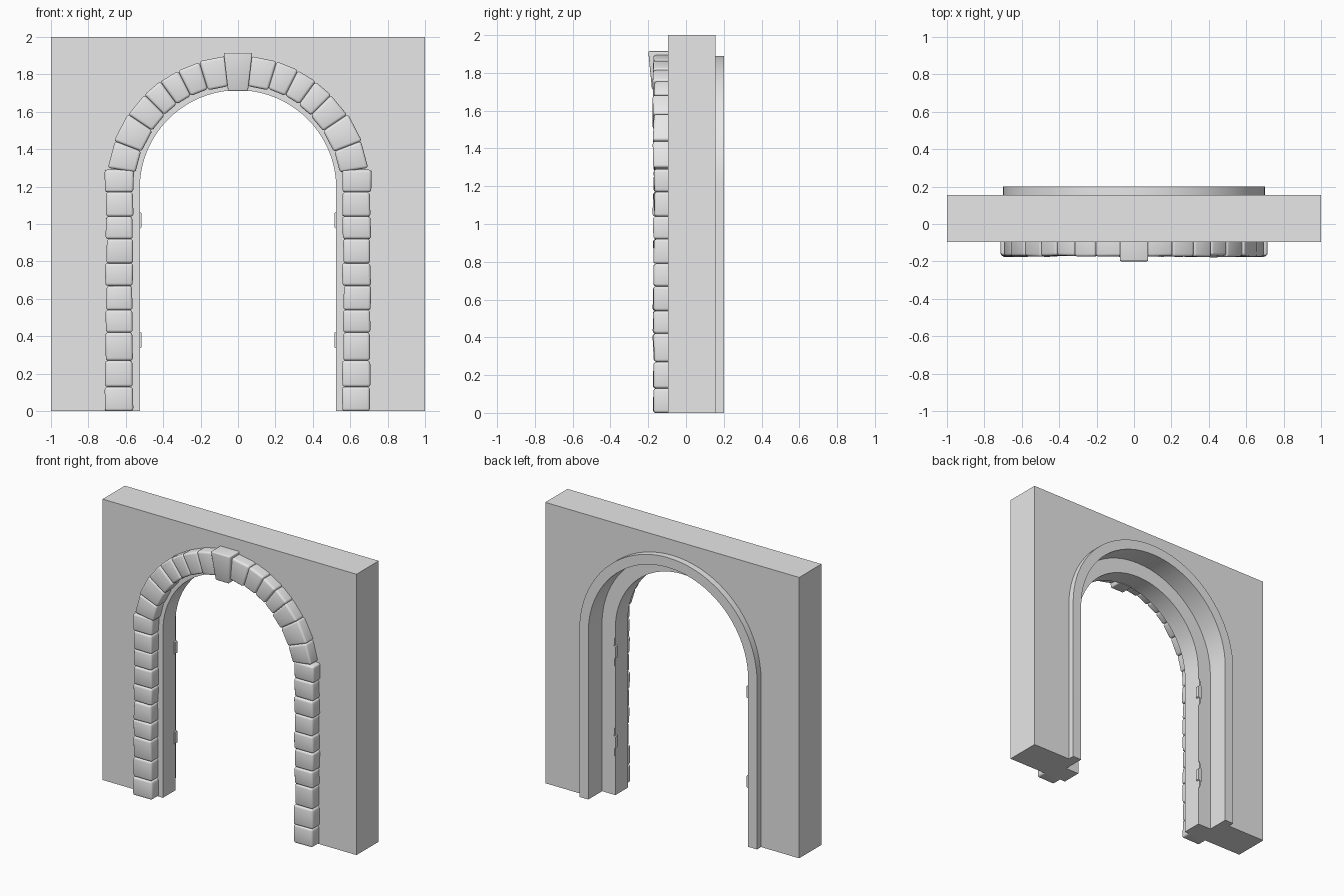
import bpy, bmesh, random
from math import sin, cos, pi, radians
from mathutils import Vector

random.seed(4)
if "Cube" in bpy.data.objects:
    bpy.data.objects.remove(bpy.data.objects["Cube"], do_unlink=True)

SPRING = 1.19           # height where the arch begins
FRONT, BACK = -0.095, 0.155

stone_grey = bpy.data.materials.new("stone_grey")
stone_grey.use_nodes = True
stone_grey.diffuse_color = (0.8, 0.8, 0.8, 1)
stone_grey.node_tree.nodes["Principled BSDF"].inputs["Base Color"].default_value = (0.8, 0.8, 0.8, 1)


def finish(bm, name, angle=30):
    bmesh.ops.recalc_face_normals(bm, faces=bm.faces[:])
    mesh = bpy.data.meshes.new(name)
    bm.to_mesh(mesh)
    bm.free()
    mesh.materials.append(stone_grey)
    obj = bpy.data.objects.new(name, mesh)
    bpy.context.collection.objects.link(obj)
    bpy.ops.object.select_all(action='DESELECT')
    obj.select_set(True)
    bpy.context.view_layer.objects.active = obj
    bpy.ops.object.shade_smooth_by_angle(angle=radians(angle))
    return obj


def arch_path(r, steps=40):
    """Points (x, z) up the +x leg, over the arch and down the other leg."""
    arc = [(r * cos(pi * i / steps), SPRING + r * sin(pi * i / steps)) for i in range(steps + 1)]
    return [(r, 0)] + arc + [(-r, 0)]


def prism(bm, outline, y0, y1):
    """Extrude an (x, z) outline from y0 to y1."""
    face = bm.faces.new([bm.verts.new((x, y0, z)) for x, z in outline])
    new = bmesh.ops.extrude_face_region(bm, geom=[face])["geom"]
    bmesh.ops.translate(bm, vec=(0, y1 - y0, 0),
                        verts=[v for v in new if isinstance(v, bmesh.types.BMVert)])


def block(name, corners, y_fronts, bevel):
    """Rounded stone from four (x, z) corners with a front depth for each."""
    bm = bmesh.new()
    back = [bm.verts.new((x, FRONT + 0.01, z)) for x, z in corners]
    front = [bm.verts.new((x, y, z)) for (x, z), y in zip(corners, y_fronts)]
    bm.faces.new(back)
    bm.faces.new(front[::-1])
    for i in range(4):
        j = (i + 1) % 4
        bm.faces.new((back[i], front[i], front[j], back[j]))
    edges = [e for e in bm.edges if not (e.verts[0] in back and e.verts[1] in back)]
    bmesh.ops.bevel(bm, geom=edges, offset=bevel, segments=3, profile=0.5, affect='EDGES')
    return finish(bm, name, 50)


# Wall slab with an arched opening
bm = bmesh.new()
prism(bm, [(-1, 0), (-1, 2), (1, 2), (1, 0)] + arch_path(0.66), FRONT, BACK)
finish(bm, "wall")

# Stepped jamb and back trim, swept along the arch as one profile (radius, y)
profile = [(0.525, FRONT), (0.525, 0.045), (0.63, 0.045), (0.63, 0.2),
           (0.70, 0.2), (0.70, BACK), (0.66, BACK), (0.66, FRONT)]
bm = bmesh.new()
rails = [[bm.verts.new((x, y, z)) for x, z in arch_path(r)] for r, y in profile]
for a, b in zip(rails, rails[1:] + rails[:1]):
    for i in range(len(a) - 1):
        bm.faces.new((a[i], a[i + 1], b[i + 1], b[i]))
for end in (0, -1):
    bm.faces.new([rail[end] for rail in rails])
finish(bm, "stepped_frame")


def jitter(amount):
    return random.uniform(-amount, amount)


def depths():
    base = -0.172 + jitter(0.003)
    return [base + jitter(0.004) for _ in range(4)]


# Stone surround: columns, then voussoirs, on both sides
seams = [0, 0.13, 0.27, 0.42, 0.54, 0.67, 0.79, 0.92, 1.04, 1.17, 1.29]
angles = [9, 21, 34, 45, 54, 63, 73, 84.5]
for side, label in ((1, "left"), (-1, "right")):
    for i, (low, high) in enumerate(zip(seams, seams[1:])):
        inner, outer = 0.56 + jitter(0.004), 0.708 + jitter(0.004)
        shape = [(inner, low), (outer, low), (outer + jitter(0.004), high), (inner + jitter(0.004), high)]
        block(f"{label}_column_stone_{i + 1}", [(side * x, z) for x, z in shape], depths(), 0.014)
    for i, (a0, a1) in enumerate(zip(angles, angles[1:])):
        inner, outer = 0.552 + jitter(0.005), 0.707 + jitter(0.004)
        shape = []
        for r, a in ((inner, a0), (outer, a0), (outer, a1), (inner, a1)):
            shape.append((side * r * cos(radians(a)), SPRING + r * sin(radians(a))))
        block(f"{label}_arch_stone_{i + 1}", shape, depths(), 0.014)

# Keystone, wider and deeper at the top
block("keystone", [(-0.053, 1.71), (0.053, 1.71), (0.077, 1.915), (-0.077, 1.915)],
      [-0.18, -0.18, -0.2, -0.2], 0.008)

# Hinge plates on the rebate, with a knuckle past the jamb edge
for side, label in ((1, "left"), (-1, "right")):
    for z, level in ((0.38, "lower"), (1.02, "upper")):
        half = [(0.527, 0.1), (0.537, 0.085), (0.537, 0.065), (0.545, 0.05)]
        outline = [(0.527, -0.1)] + [(x, -h) for x, h in half[1:]]
        outline += [(x, h) for x, h in reversed(half)]
        bm = bmesh.new()
        prism(bm, [(side * x, z + h) for x, h in outline], 0.044, 0.052)
        finish(bm, f"{label}_{level}_hinge_plate")
        bm = bmesh.new()
        prism(bm, [(side * x, z + h) for x, h in
                   ((0.517, -0.04), (0.535, -0.05), (0.535, 0.05), (0.517, 0.04))], 0.03, 0.056)
        finish(bm, f"{label}_{level}_hinge_knuckle")
